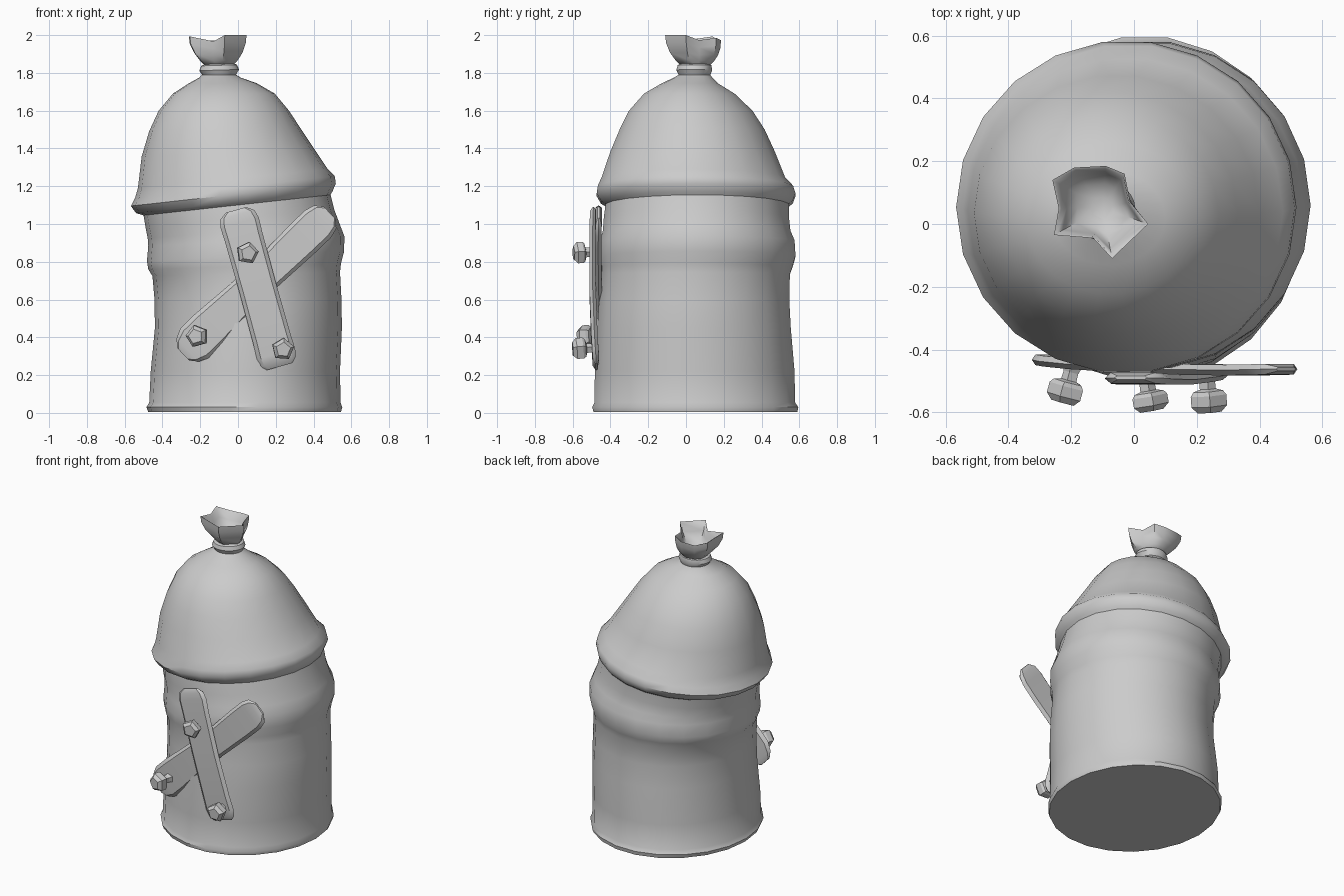
import bpy, bmesh
from math import sin, cos, pi, radians
from mathutils import Vector

if "Cube" in bpy.data.objects:
    bpy.data.objects.remove(bpy.data.objects["Cube"])


def loft(name, rings, cap_start=True, cap_end=True, smooth=40):
    """Skin a list of equal-length point rings into one object."""
    bm = bmesh.new()
    vs = [[bm.verts.new(p) for p in r] for r in rings]
    n = len(vs[0])
    for a, b in zip(vs, vs[1:]):
        for i in range(n):
            j = (i + 1) % n
            bm.faces.new((a[i], a[j], b[j], b[i]))
    if cap_start:
        bm.faces.new(vs[0][::-1])
    if cap_end:
        bm.faces.new(vs[-1])
    bmesh.ops.recalc_face_normals(bm, faces=bm.faces)
    me = bpy.data.meshes.new(name)
    bm.to_mesh(me)
    bm.free()
    ob = bpy.data.objects.new(name, me)
    bpy.context.collection.objects.link(ob)
    if smooth:
        bpy.ops.object.select_all(action='DESELECT')
        ob.select_set(True)
        bpy.context.view_layer.objects.active = ob
        bpy.ops.object.shade_smooth_by_angle(angle=radians(smooth))
    return ob


def oval(z, xl, xr, yf, yb, tilt=0.0, n=22):
    """Tilted oval ring given by its left/right/front/back extents."""
    cx, cy, rx, ry = (xl + xr) / 2, (yf + yb) / 2, (xr - xl) / 2, (yb - yf) / 2
    return [(cx + rx * cos(a), cy + ry * sin(a), z + tilt * rx * cos(a))
            for a in (2 * pi * i / n for i in range(n))]


# Body: dented drum with a foot rim and a raised band
body = [
    (0.005, -.475, .545, -.495, .595, 0),
    (0.03, -.485, .552, -.502, .60, 0),
    (0.055, -.47, .543, -.49, .583, 0),
    (0.22, -.462, .54, -.488, .58, 0),
    (0.45, -.44, .55, -.475, .56, 0),
    (0.60, -.442, .548, -.465, .552, 0),
    (0.735, -.453, .54, -.455, .555, .02),
    (0.775, -.475, .545, -.46, .57, .03),
    (0.83, -.482, .562, -.465, .585, .05),
    (0.91, -.475, .563, -.46, .58, .05),
    (0.96, -.478, .54, -.445, .558, .07),
    (1.03, -.49, .51, -.44, .55, .09),
    (1.10, -.50, .49, -.43, .55, .11),
]
loft("drum_body", [oval(*r) for r in body], cap_end=False)

# Lid: slanted rolled rim, lopsided dome, tied neck
lid = [
    (1.10, -.50, .49, -.43, .55, .11),
    (1.115, -.54, .50, -.455, .57, .11),
    (1.155, -.567, .518, -.478, .585, .11),
    (1.195, -.545, .512, -.472, .572, .11),
    (1.24, -.53, .475, -.452, .53, .10),
    (1.38, -.51, .40, -.405, .475, .05),
    (1.50, -.47, .33, -.355, .42, .02),
    (1.60, -.42, .27, -.305, .355, 0),
    (1.69, -.345, .195, -.225, .26, 0),
    (1.745, -.26, .10, -.13, .17, 0),
    (1.775, -.205, .015, -.065, .14, 0),
    (1.79, -.19, -.01, -.04, .13, 0),
    (1.815, -.205, .005, -.052, .14, .03),
    (1.84, -.195, -.005, -.045, .135, .03),
    (1.852, -.165, -.03, -.02, .11, .03),
]
loft("sack_lid", [oval(*r) for r in lid], cap_start=False)

# Gathered mouth: crumpled open cup above the tie
C = Vector((-.10, .05))
outline = [(.045, 0), (-.07, -.11), (-.13, -.045), (-.255, -.035), (-.24, .05),
           (-.26, .14), (-.19, .18), (-.09, .185), (-.03, .16), (-.012, .07)]
wave = [.015, .015, -.018, .008, -.005, .008, -.015, -.012, .0, -.012]


def mouth_ring(z, s, k):
    """Rim outline scaled by s; k blends a round ring into the crumpled one."""
    pts = []
    for p, w in zip(outline, wave):
        d = Vector(p) - C
        q = C + (d * k + d.normalized() * .14 * (1 - k)) * s
        pts.append((q.x, q.y, z + w * k * k))
    return pts


mouth = [(1.835, .52, .1), (1.865, .72, .4), (1.90, .88, .7), (1.945, .98, .95),
         (1.985, 1.0, 1), (1.98, .94, 1), (1.93, .82, .9), (1.885, .58, .7),
         (1.865, .25, .3)]
loft("gathered_mouth", [mouth_ring(*m) for m in mouth], smooth=50)


# Planks: thin rounded boards crossed over the front
def plank(name, a, mid_y, b, widths, h=.017):
    a, b = Vector(a), Vector(b)
    axis = b - a
    side = Vector((axis.z, 0, -axis.x)).normalized()
    rings = []
    for t, w in zip((0, .03, .08, .18, .5, .82, .92, .97, 1), widths):
        c = a.lerp(b, t)
        c.y += (mid_y - (a.y + b.y) / 2) * 4 * t * (1 - t)
        e = h * (.35 if t in (0, 1) else 1)
        sec = [(-1, 0), (-.8, -1), (.8, -1), (1, 0), (.8, 1), (-.8, 1)]
        rings.append([c + side * w * u + Vector((0, e * v, 0)) for u, v in sec])
    return loft(name, rings, smooth=35)


plank("rear_plank", (-.29, -.43, .31), -.462, (.485, -.462, 1.06),
      (.045, .085, .11, .11, .088, .1, .1, .085, .045))
plank("front_plank", (.22, -.475, .245), -.495, (-.01, -.49, 1.075),
      (.07, .095, .105, .102, .1, .102, .105, .092, .055))


# Bolts: five-sided heads on flared stems
def bolt(name, base, tip):
    base, tip = Vector(base), Vector(tip)
    d = (tip - base).normalized()
    rot = Vector((0, 0, 1)).rotation_difference(d)
    length = (tip - base).length
    prof = [(0, .038), (.25, .026), (.45, .027), (.5, .05),
            (.6, .06), (.85, .06), (1, .04)]
    rings = [[base + rot @ Vector((r * cos(a), r * sin(a), t * length))
              for a in (pi / 2 + 2 * pi * i / 5 for i in range(5))]
             for t, r in prof]
    return loft(name, rings, smooth=0)


bolts = [((.035, -.48, .85), (.055, -.595, .845)),
         ((-.19, -.44, .41), (-.225, -.57, .405)),
         ((.23, -.465, .345), (.24, -.60, .335))]
for i, (p, q) in enumerate(bolts, 1):
    bolt(f"bolt_{i}", p, q)
